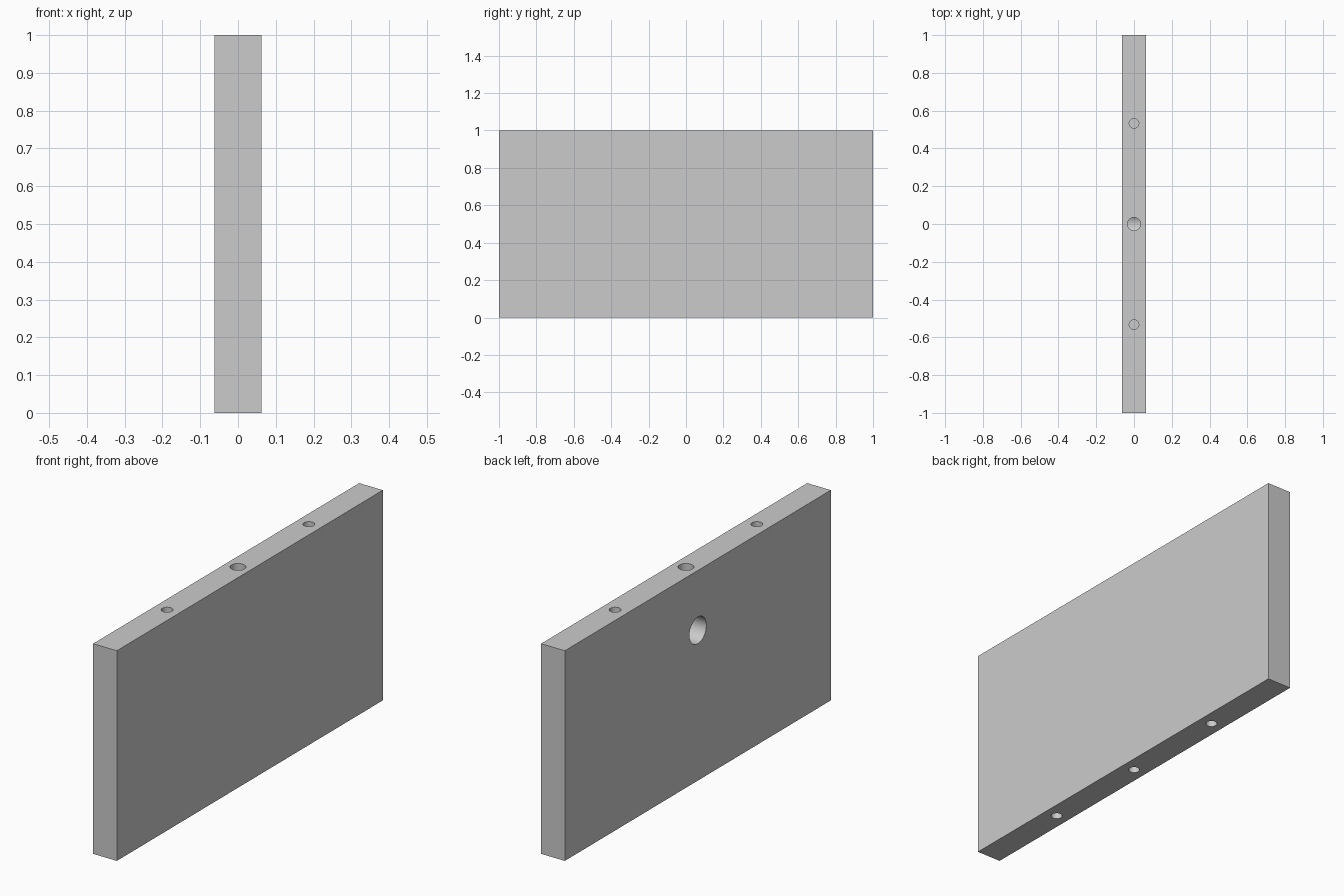
import bpy
from math import pi

if "Cube" in bpy.data.objects:
    bpy.data.objects.remove(bpy.data.objects["Cube"])

T, L, H = 0.125, 2.0, 1.0      # panel thickness, length, height
DOWEL_Y = 0.533                # dowel hole spacing from the centre
CAM_Z, CAM_R, CAM_DEPTH = 0.715, 0.0635, 0.104

# Panel board
bpy.ops.mesh.primitive_cube_add(size=1, location=(0, 0, H / 2))
panel = bpy.context.object
panel.name = "drilled_panel"
panel.scale = (T, L, H)
bpy.ops.object.transform_apply(location=True, rotation=False, scale=True)


def drill(name, radius, depth, loc, rot=(0, 0, 0)):
    """Cut a cylindrical hole into the panel, then remove the cutter."""
    bpy.ops.mesh.primitive_cylinder_add(vertices=64, radius=radius, depth=depth,
                                        location=loc, rotation=rot)
    cutter = bpy.context.object
    cutter.name = name
    cutter.hide_render = True
    mod = panel.modifiers.new(name, 'BOOLEAN')
    mod.operation = 'DIFFERENCE'
    mod.solver = 'EXACT'
    mod.object = cutter
    bpy.context.view_layer.objects.active = panel
    bpy.ops.object.modifier_apply(modifier=mod.name)
    bpy.data.objects.remove(cutter, do_unlink=True)


def drill_edge(name, radius, depth, y, z):
    """Vertical blind hole from the edge at height z, with overshoot outside."""
    drill(name, radius, 2 * depth, (0, y, z))


# Round cam pocket in the left face
drill("cam_pocket", CAM_R, 2 * CAM_DEPTH, (-T / 2, 0, CAM_Z), (0, pi / 2, 0))

# Bolt hole from the top edge into the cam pocket
drill_edge("bolt_hole", 0.0345, H - CAM_Z, 0, H)

# Dowel holes in the top edge
for y in (-DOWEL_Y, DOWEL_Y):
    drill_edge("top_dowel_hole", 0.0255, 0.18, y, H)

# Holes in the bottom edge
for y in (-DOWEL_Y, 0, DOWEL_Y):
    drill_edge("bottom_hole", 0.0245, 0.18, y, 0)

# Smooth bores, crisp edges
bpy.ops.object.select_all(action='DESELECT')
panel.select_set(True)
bpy.context.view_layer.objects.active = panel
bpy.ops.object.shade_smooth_by_angle()
